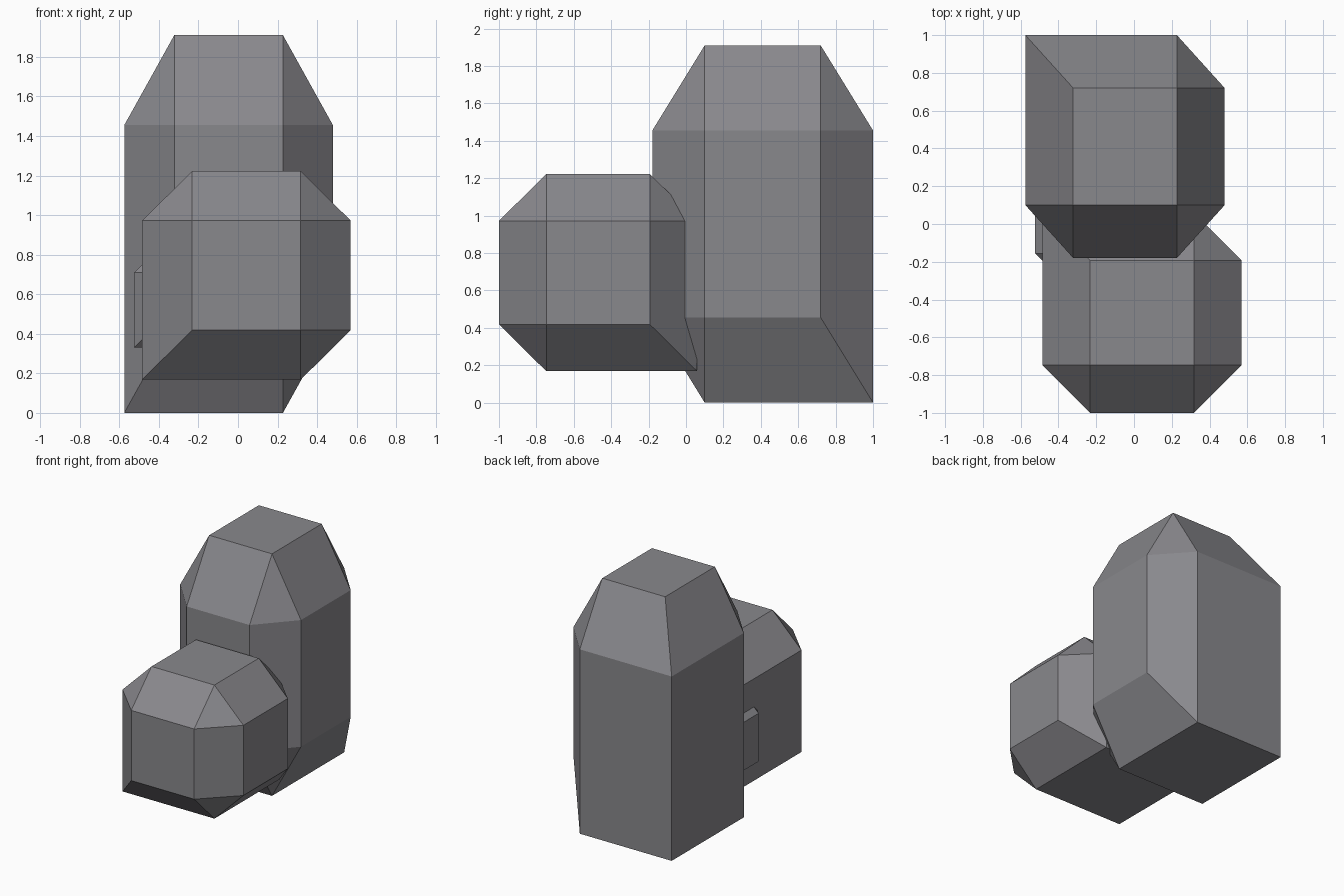
import bpy, bmesh
from itertools import product

if "Cube" in bpy.data.objects:
    bpy.data.objects.remove(bpy.data.objects["Cube"])

# One flat grey stone colour
stone = bpy.data.materials.new("stone grey")
stone.diffuse_color = (0.25, 0.247, 0.265, 1)
stone.use_nodes = True
stone.node_tree.nodes["Principled BSDF"].inputs["Base Color"].default_value = stone.diffuse_color

# The left, back and bottom faces meet in sharp edges; all other edges are bevelled
SHARP = {(0, 0), (1, 1), (2, 0)}


def crystal(name, low, high, bevel):
    """Block from low to high corner, bevelled except around its sharp corner."""
    bm = bmesh.new()
    points = set()
    for corner in product((0, 1), repeat=3):
        for face in range(3):
            p = []
            for axis in range(3):
                outer = axis == face or (
                    (face, corner[face]) in SHARP and (axis, corner[axis]) in SHARP)
                inset = 0 if outer else bevel[axis]
                p.append(high[axis] - inset if corner[axis] else low[axis] + inset)
            points.add(tuple(round(c, 4) for c in p))
    for p in sorted(points):
        bm.verts.new(p)
    bmesh.ops.convex_hull(bm, input=bm.verts[:])
    bmesh.ops.dissolve_limit(bm, angle_limit=0.01, verts=bm.verts[:], edges=bm.edges[:])
    bmesh.ops.recalc_face_normals(bm, faces=bm.faces[:])
    mesh = bpy.data.meshes.new(name)
    bm.to_mesh(mesh)
    bm.free()
    mesh.materials.append(stone)
    obj = bpy.data.objects.new(name, mesh)
    bpy.context.collection.objects.link(obj)
    return obj


# Tall rear block, squat front block, small block poking out on the left
crystal("tall_block", (-0.575, -0.18, 0.0), (0.48, 1.0, 1.91), (0.253, 0.28, 0.455))
crystal("front_block", (-0.485, -1.0, 0.168), (0.57, 0.06, 1.222), (0.253, 0.253, 0.25))
crystal("small_block", (-0.525, -0.273, 0.33), (-0.03, 0.225, 0.828), (0.118, 0.118, 0.118))
